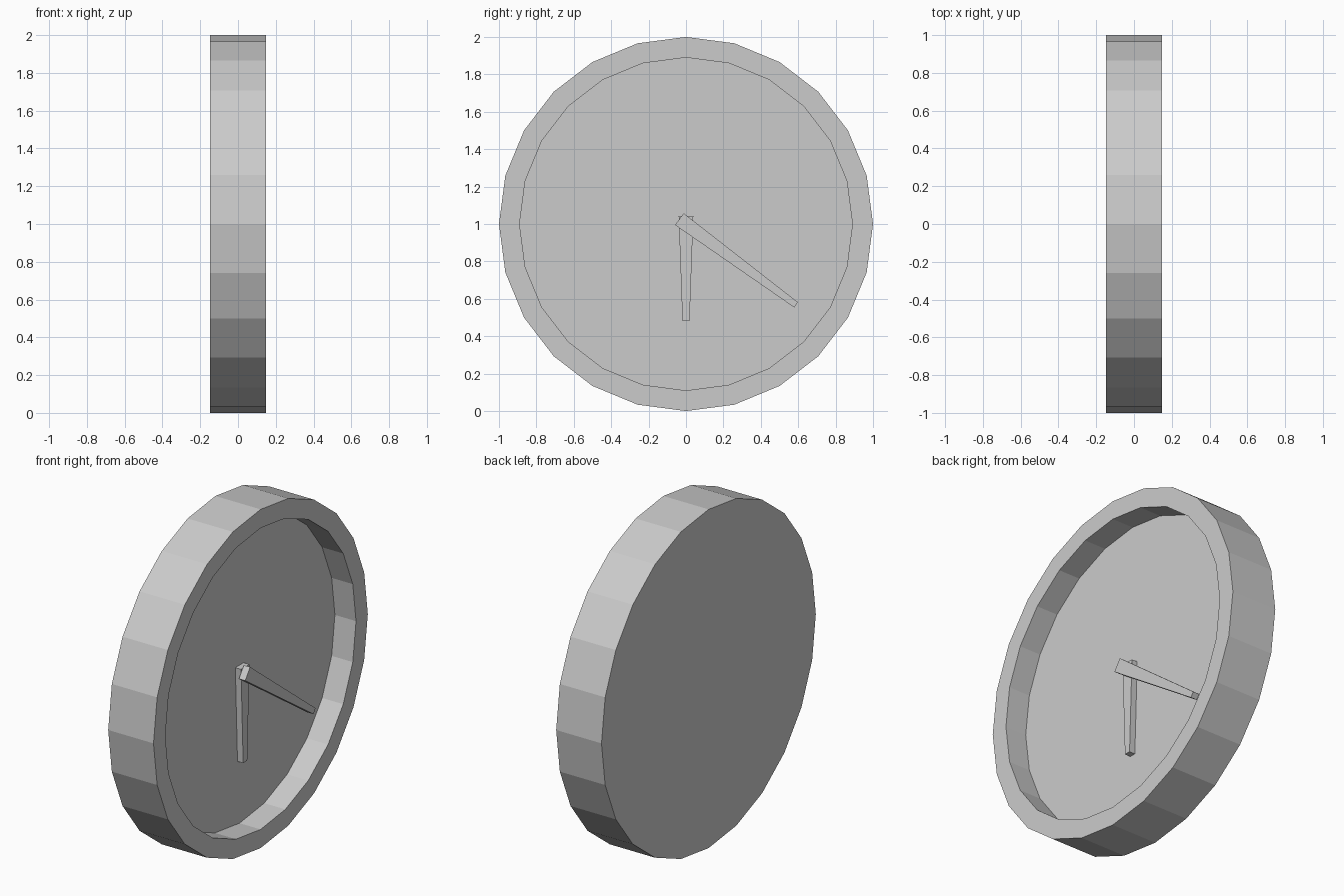
import bpy, bmesh, math
from mathutils import Vector

if "Cube" in bpy.data.objects:
    bpy.data.objects.remove(bpy.data.objects["Cube"])

SIDES = 24
CENTRE_Z = 1.0
FRONT, BACK, FLOOR = 0.148, -0.148, 0.01


def finish(name, bm):
    bmesh.ops.recalc_face_normals(bm, faces=bm.faces)
    me = bpy.data.meshes.new(name)
    bm.to_mesh(me)
    bm.free()
    ob = bpy.data.objects.new(name, me)
    bpy.context.collection.objects.link(ob)
    return ob


def ring(bm, x, r):
    step = 2 * math.pi / SIDES
    return [bm.verts.new((x, r * math.cos(i * step), CENTRE_Z + r * math.sin(i * step)))
            for i in range(SIDES)]


def hand(name, angle, tail, length, w0, w1, x0, x1):
    """Tapered bar in the clock plane, pointing along angle (from +y towards +z)."""
    d = Vector((0, math.cos(angle), math.sin(angle)))
    n = Vector((0, -d.z, d.y))
    o = Vector((0, 0, CENTRE_Z))
    outline = [o - d * tail - n * w0 / 2, o + d * length - n * w1 / 2,
               o + d * length + n * w1 / 2, o - d * tail + n * w0 / 2]
    bm = bmesh.new()
    face = bm.faces.new([bm.verts.new(p + Vector((x0, 0, 0))) for p in outline])
    ext = bmesh.ops.extrude_face_region(bm, geom=[face], use_keep_orig=True)
    moved = [v for v in ext["geom"] if isinstance(v, bmesh.types.BMVert)]
    bmesh.ops.translate(bm, verts=moved, vec=(x1 - x0, 0, 0))
    return finish(name, bm)


# Case: disc with a raised rim around a recessed dial
bm = bmesh.new()
loops = [ring(bm, x, r) for x, r in
         [(BACK, 1.0), (FRONT, 1.0), (FRONT, 0.89), (FLOOR, 0.89)]]
for a, b in zip(loops, loops[1:]):
    for i in range(SIDES):
        j = (i + 1) % SIDES
        bm.faces.new((a[i], a[j], b[j], b[i]))
bm.faces.new(loops[0])
bm.faces.new(loops[-1])
finish("clock_case", bm)

# Hands: hour hand lies on the dial, minute hand on top of it
hand("hour_hand", math.radians(-90), 0.043, 0.518, 0.078, 0.038, FLOOR, 0.047)
hand("minute_hand", math.radians(-36.3), 0.044, 0.73, 0.078, 0.034, 0.047, 0.088)
